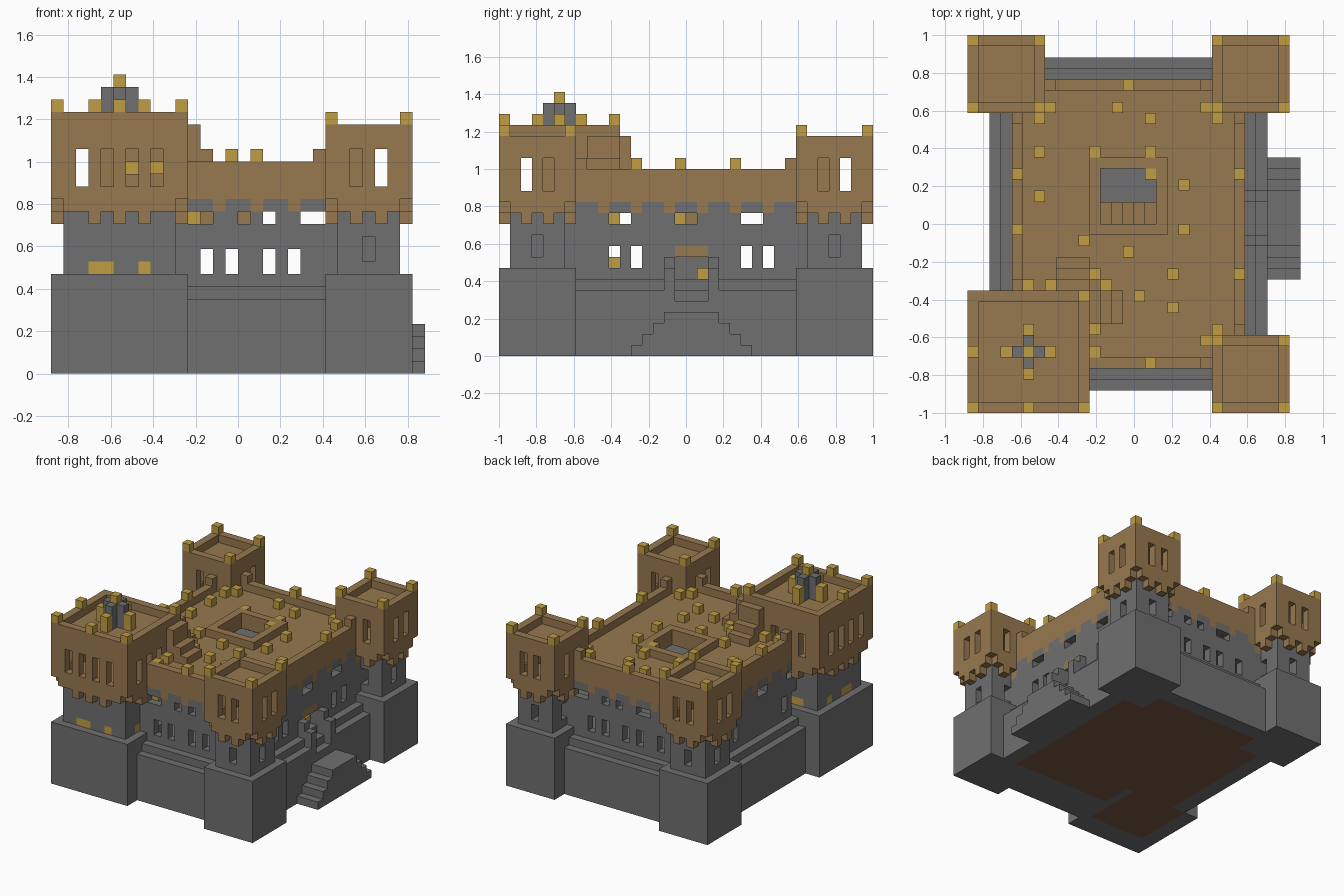
import bpy
import bmesh
from mathutils import Vector

UNIT = 1 / 17  # edge of one building block

if "Cube" in bpy.data.objects:
    bpy.data.objects.remove(bpy.data.objects["Cube"], do_unlink=True)


def material(name, r, g, b):
    m = bpy.data.materials.new(name)
    m.use_nodes = True
    m.diffuse_color = (r, g, b, 1)
    m.node_tree.nodes["Principled BSDF"].inputs["Base Color"].default_value = (r, g, b, 1)
    return m


STONE = material("grey stone", .16, .16, .16)
TIMBER = material("brown timber", .31, .19, .08)
GOLD = material("gold", .53, .34, .06)
EARTH = material("dark earth", .2, .1, .055)


def cells(boxes):
    """All blocks inside boxes given as x0, x1, y0, y1, z0, z1."""
    return {(x, y, z) for a, b, c, d, e, f in boxes
            for x in range(a, b) for y in range(c, d) for z in range(e, f)}


def part(name, mat, solids, cuts=()):
    """Block-built object: the union of solids minus cuts, outer faces only."""
    blocks = cells(solids) - cells(cuts)
    bm = bmesh.new()
    corners = {}

    def corner(p):
        key = tuple(round(v) for v in p)
        if key not in corners:
            corners[key] = bm.verts.new(Vector(key) * UNIT)
        return corners[key]

    for block in sorted(blocks):
        for axis in range(3):
            for side in (0, 1):
                step = [0, 0, 0]
                step[axis] = 2 * side - 1
                if tuple(p + s for p, s in zip(block, step)) in blocks:
                    continue
                ring = []
                for u, v in ((0, 0), (1, 0), (1, 1), (0, 1)):
                    p = list(block)
                    p[axis] += side
                    p[(axis + 1) % 3] += u
                    p[(axis + 2) % 3] += v
                    ring.append(corner(p))
                bm.faces.new(ring if side else ring[::-1])
    mesh = bpy.data.meshes.new(name)
    bm.to_mesh(mesh)
    bm.free()
    mesh.materials.append(mat)
    obj = bpy.data.objects.new(name, mesh)
    bpy.context.collection.objects.link(obj)
    return obj


def cube(x, y, z):
    return (x, x + 1, y, y + 1, z, z + 1)


def both_ways(x, y, w, i, z0, z1, margin=0):
    """Bars through a square tower along y and along x, at offset i."""
    lo, hi = margin, w - margin
    return [(x + i, x + i + 1, y + lo, y + hi, z0, z1),
            (x + lo, x + hi, y + i, y + i + 1, z0, z1)]


def tower(name, x, y, w, top, windows, teeth, loopholes):
    inner = (x + 1, x + w - 1, y + 1, y + w - 1)
    core = (x + 3, x + w - 3, y + 3, y + w - 3)
    ground = (-13, -5, -14, -6, 0, 1)
    part(name + "_base", STONE, [(x, x + w, y, y + w, 0, 8)], [ground])
    # shaft with a window in the middle of each side
    cuts = []
    for i, z0, z1 in loopholes:
        cuts += both_ways(x, y, w, i, z0, z1)
    part(name + "_shaft", STONE, [(*inner, 8, 13)], cuts)
    part(name + "_shaft_core", STONE, [(*core, 8, 13)])
    # overhanging upper room with hanging teeth and a sunken roof
    room = cells([(*inner, 14, top - 2)])
    solids = [(x, x + w, y, y + w, 13, top)]
    cuts = [(*inner, 14, top - 2), (*inner, top - 1, top), (*inner, 12, 13)]
    for i in teeth:
        solids += both_ways(x, y, w, i, 12, 13)
    for i in windows:
        cuts += both_ways(x, y, w, i, 15, 18)
    for cx in (x, x + w - 1):
        for cy in (y, y + w - 1):
            cuts.append((cx, cx + 1, cy, cy + 1, 12, 14))
    part(name + "_upper_room", TIMBER, solids, cuts)


# corner towers
small = {"back_right_tower": (-15, 10), "back_left_tower": (7, 10), "front_left_tower": (7, -17)}
for name, (x, y) in small.items():
    tower(name, x, y, 7, 20, (2, 4), (2, 4), [(3, 9, 11)])
    part(name + "_merlons", GOLD, [cube(x + i, y + j, 20) for i in (0, 6) for j in (0, 6)])

BX, BY, BW = -15, -17, 11
glow = (3, 4, 7)
tower("great_tower", BX, BY, BW, 21, (2, 4, 6, 8), (3, 5, 7), [(i, 8, 9) for i in glow])
part("great_tower_lamps", GOLD, [b for i in glow for b in both_ways(BX, BY, BW, i, 8, 9, 1)])
part("great_tower_merlons", GOLD,
     [cube(x, y, 21) for x, y in ((-15, -17), (-5, -17), (-5, -7), (-15, -12), (-10, -17))])
part("beacon", STONE, [(-11, -8, -12, -11, 20, 23), (-10, -9, -13, -10, 20, 23)])
part("beacon_lights", GOLD, [cube(-10, -12, 23)] + [
    (x, x + 1, y, y + 1, 20, 22) for x, y in ((-12, -12), (-8, -12), (-10, -14), (-10, -10))])

footprints = [(x, x + 7, y, y + 7, 8, 21) for x, y in small.values()]
footprints.append((BX, BX + BW, BY, BY + BW, 8, 21))

# stepped plinth, with an earth floor and a notch for the entrance steps
earth = [(-11, 10, -10, 13, 0, 1), (-13, -5, -14, -6, 0, 1)]
part("plinth", STONE, [(-13, 12, -15, 15, 0, 6), (-12, 11, -14, 14, 6, 7)],
     earth + [(11, 12, -1, 2, 5, 7), (10, 11, -1, 2, 6, 7)])
part("earth_floor", EARTH, earth)

# keep walls with rows of windows and the east door
tooth_x, tooth_y = range(-8, 7, 3), range(-8, 8, 3)
teeth = [(i, i + 1, y, y + 1, 13, 14) for i in tooth_x for y in (-13, 12)]
teeth += [(x, x + 1, i, i + 1, 13, 14) for i in tooth_y for x in (-11, 9)]
door = (9, 10, -1, 2, 7, 10)
openings = [door]
for i in (-6, -3, -1, 2, 4):
    openings.append((i, i + 1, -13, 13, 8, 10))
for a, b in ((-4, -2), (0, 1), (2, 3), (5, 7)):
    openings.append((a, b, -13, 13, 12, 13))
for i in (-7, -5, 5, 7):
    openings.append((-11, 10, i, i + 1, 8, 10))
for a in (-7, -1, 5):
    openings.append((-11, 10, a, a + 2, 12, 13))
hollow = (-10, 9, -12, 12, 7, 14)
part("keep_walls", STONE, [(-11, 10, -13, 13, 7, 14)], [hollow] + teeth + openings)
part("upper_floor", STONE, [(-10, 9, -12, 12, 10, 11)])
part("door_lintel", TIMBER, [(9, 10, -1, 2, 9, 10)])

# parapet, raised by one block beside the towers
raised = [cube(x, y, 17) for x, y in
          ((6, -13), (6, 12), (-8, 12), (9, -10), (9, 9), (-11, 9), (-11, -6))]
part("parapet", TIMBER, [(-11, 10, -13, 13, 14, 17)] + teeth + raised,
     [(-10, 9, -12, 12, 13, 17)] + footprints)

# roof deck with a framed stairwell
well = (-3, 2, 0, 5)
part("roof_deck", TIMBER, [(-10, 9, -12, 12, 15, 16), (-4, 3, -1, 6, 16, 17)],
     [(*well, 15, 17)] + footprints)
part("stairwell_steps", TIMBER, [(i - 3, i - 2, 0, 2, 11, 16 - i) for i in range(5)])

# steps from the deck up to the great tower
part("tower_steps", TIMBER,
     [(i - 4, i - 3, -9, -6, 16, t) for i, t in enumerate((20, 18, 17))] +
     [(-7, -4, -6 + i, -5 + i, 16, t) for i, t in enumerate((20, 18, 17))])

# double outer stair rising to the entrance
part("outer_stair", STONE, [(12, 15, i - 5, 6 - i, i, i + 1) for i in range(4)])
part("entrance_posts", STONE, [b for y in (-2, 2) for b in
                               ((11, 12, y, y + 1, 6, 8), (10, 11, y, y + 1, 7, 9))])

# loose gold blocks on the roof: parapet ones sit one block higher
spots = [(-1, 12), (-9, 10), (-8, 10), (-2, 10), (-9, 9), (1, 9), (6, 10), (7, 9),
         (-9, 6), (-4, 6), (1, 6), (-11, 4), (9, 4), (1, 4), (4, 3), (-9, 2), (-11, -1),
         (4, -1), (-5, -2), (-1, -3), (-4, -5), (3, -5), (9, -5), (-10, -6), (-8, -6),
         (-3, -6), (0, -7), (3, -8), (7, -10), (6, -11), (-4, -10), (-4, -12), (1, -13)]
part("roof_lights", GOLD, [
    cube(x, y, 17 if x in (-11, 9) or y in (-13, 12) else 16) for x, y in spots])

# lights inside the rooms
part("indoor_lights", GOLD, [cube(*p) for p in (
    (-4, -12, 12), (8, -7, 12), (8, -1, 12), (8, -7, 8), (8, 1, 7), (-7, -8, 16))])
